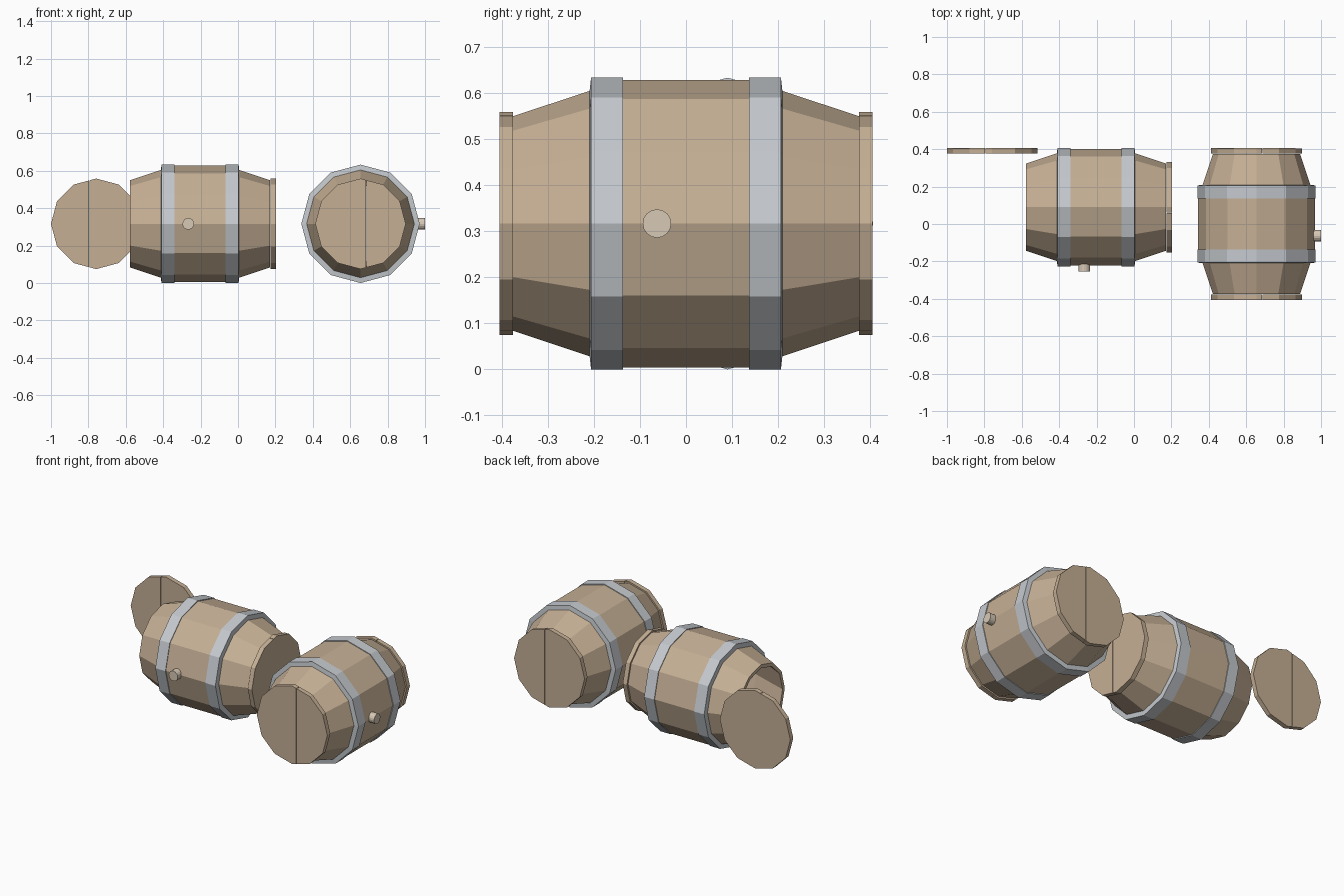
import bpy, bmesh, math
from mathutils import Matrix, Vector

if "Cube" in bpy.data.objects:
    bpy.data.objects.remove(bpy.data.objects["Cube"])

SIDES = 12
Z = 0.3165


def material(name, rgb):
    m = bpy.data.materials.new(name)
    m.diffuse_color = (*rgb, 1)
    m.use_nodes = True
    m.node_tree.nodes["Principled BSDF"].inputs["Base Color"].default_value = m.diffuse_color
    return m


WOOD = material("wood", (0.56, 0.43, 0.30))
IRON = material("iron", (0.56, 0.59, 0.62))
CORK = material("cork", (0.68, 0.58, 0.46))


def add_object(name, bm, mat, world):
    bmesh.ops.recalc_face_normals(bm, faces=bm.faces)
    mesh = bpy.data.meshes.new(name)
    bm.to_mesh(mesh)
    bm.free()
    mesh.materials.append(mat)
    ob = bpy.data.objects.new(name, mesh)
    bpy.context.collection.objects.link(ob)
    ob.matrix_world = world
    return ob


def ring(name, profile, mat, world):
    """Revolve a closed (axial, radius) profile about local x."""
    bm = bmesh.new()
    loops = []
    for i in range(SIDES):
        a = 2 * math.pi * i / SIDES
        loops.append([bm.verts.new((x, r * math.cos(a), r * math.sin(a))) for x, r in profile])
    n = len(profile)
    for i in range(SIDES):
        p, q = loops[i], loops[(i + 1) % SIDES]
        for j in range(n):
            k = (j + 1) % n
            bm.faces.new((p[j], p[k], q[k], q[j]))
    return add_object(name, bm, mat, world)


def cylinder(sides, radius, depth, matrix):
    bm = bmesh.new()
    bmesh.ops.create_cone(bm, cap_ends=True, segments=sides, radius1=radius,
                          radius2=radius, depth=depth, matrix=matrix)
    return bm


def lid(name, x, seam, world):
    """Round lid facing local x, sawn into two planks at y = seam."""
    for side, label in ((1, "a"), (-1, "b")):
        bm = cylinder(SIDES, 0.242, 0.029,
                      Matrix.Translation((x, 0, 0)) @ Matrix.Rotation(math.pi / 2, 4, 'Y'))
        res = bmesh.ops.bisect_plane(bm, geom=bm.verts[:] + bm.edges[:] + bm.faces[:],
                                     plane_co=Vector((0, seam + side * 0.0015, 0)),
                                     plane_no=Vector((0, -side, 0)), clear_outer=True)
        cut = [e for e in res["geom_cut"] if isinstance(e, bmesh.types.BMEdge)]
        bmesh.ops.holes_fill(bm, edges=cut)
        add_object(f"{name}_plank_{label}", bm, WOOD, world)


def barrel(name, world, lid_ends):
    # hollow stave body
    outer = [(-0.375, 0.233), (-0.137, 0.312), (0.137, 0.312), (0.375, 0.233)]
    inner = [(x, r - 0.022) for x, r in reversed(outer)]
    ring(name + "_staves", outer + inner, WOOD, world)
    # iron hoops and lids
    for s in (-1, 1):
        hoop = [(0.137, 0.300), (0.137, 0.3165), (0.206, 0.3165), (0.210, 0.282)]
        ring(name + "_hoop", [(s * x, r) for x, r in hoop], IRON, world)
    for s in lid_ends:
        lid(name + "_lid", s * 0.3905, -s * 0.03 if s > 0 else -0.03, world)
    # bung
    bm = cylinder(16, 0.031, 0.06,
                  Matrix.Translation((-0.063, -0.315, 0)) @ Matrix.Rotation(math.pi / 2, 4, 'X'))
    add_object(name + "_bung", bm, CORK, world)


# open barrel lying along x, closed barrel lying along y
barrel("open_barrel", Matrix.Translation((-0.203, 0.09, Z)), (1,))
quarter = Matrix.Rotation(math.pi / 2, 4, 'Z')
barrel("closed_barrel", Matrix.Translation((0.655, 0, Z)) @ quarter, (-1, 1))

# loose lid standing upright
lid("loose_lid", 0, 0.037, Matrix.Translation((-0.758, 0.3905, Z)) @ quarter)
